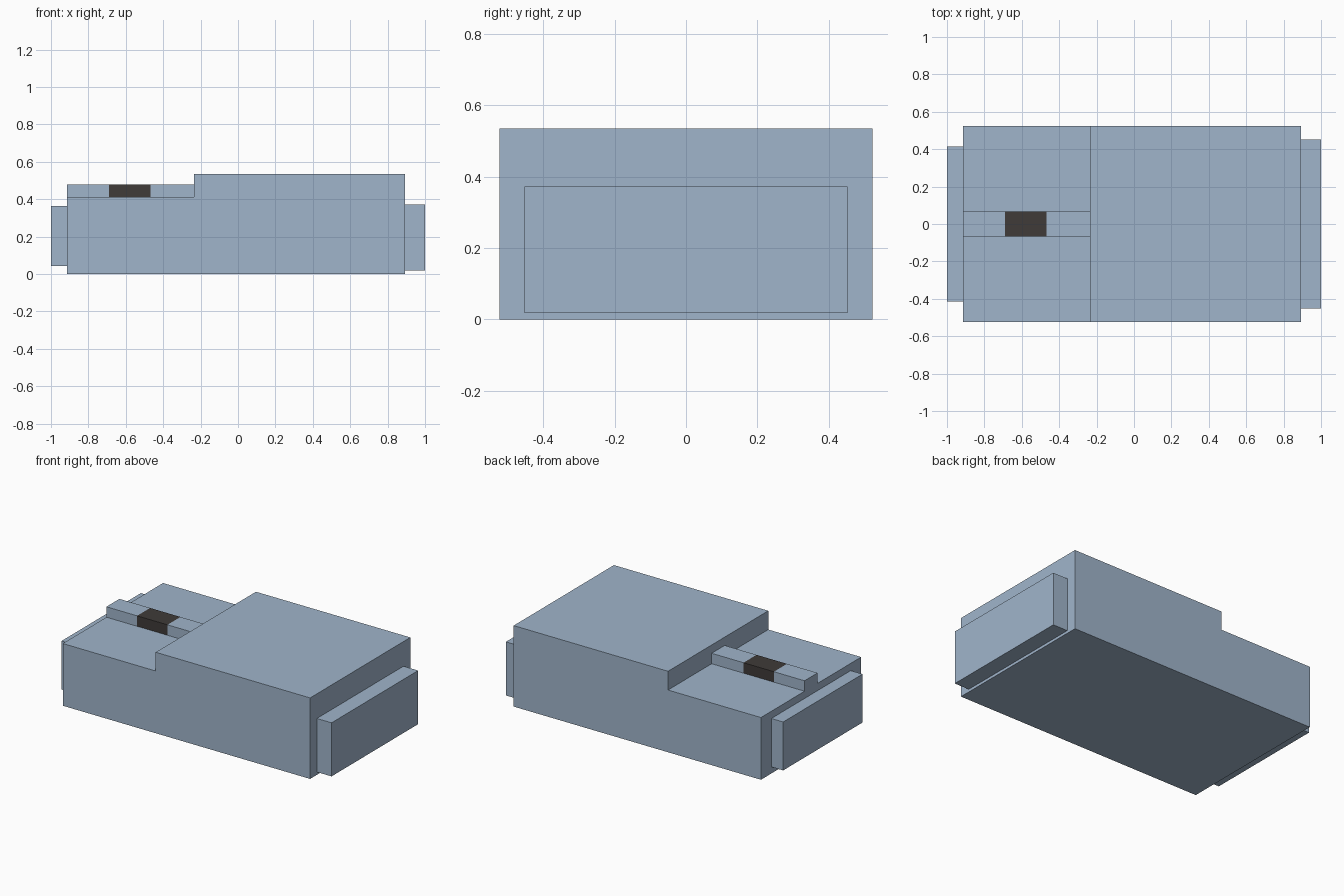
import bpy
import bmesh

if "Cube" in bpy.data.objects:
    bpy.data.objects.remove(bpy.data.objects["Cube"])


def material(name, rgb):
    m = bpy.data.materials.new(name)
    m.diffuse_color = (*rgb, 1.0)
    m.use_nodes = True
    m.node_tree.nodes["Principled BSDF"].inputs["Base Color"].default_value = m.diffuse_color
    return m


BLUE = material("pale_steel_blue", (0.352, 0.462, 0.597))
DARK = material("dark_brown_grey", (0.050, 0.043, 0.040))


def prism(name, profile, half_y, mat):
    """Extrude an x-z outline symmetrically along y."""
    bm = bmesh.new()
    face = bm.faces.new([bm.verts.new((x, -half_y, z)) for x, z in profile])
    out = bmesh.ops.extrude_face_region(bm, geom=[face])
    moved = [g for g in out["geom"] if isinstance(g, bmesh.types.BMVert)]
    bmesh.ops.translate(bm, verts=moved, vec=(0, 2 * half_y, 0))
    bmesh.ops.recalc_face_normals(bm, faces=bm.faces[:])
    mesh = bpy.data.meshes.new(name)
    bm.to_mesh(mesh)
    bm.free()
    mesh.materials.append(mat)
    obj = bpy.data.objects.new(name, mesh)
    bpy.context.collection.objects.link(obj)
    return obj


def box(name, x0, x1, z0, z1, half_y, mat):
    return prism(name, [(x0, z0), (x1, z0), (x1, z1), (x0, z1)], half_y, mat)


LEFT, RIGHT, STEP = -0.914, 0.893, -0.235   # body ends and step position
LOW, HIGH = 0.411, 0.535                    # heights of the two decks

# Stepped main body
prism("body", [(LEFT, 0), (RIGHT, 0), (RIGHT, HIGH),
               (STEP, HIGH), (STEP, LOW), (LEFT, LOW)], 0.523, BLUE)

# Plates on both ends
box("left_end_plate", -1.0, LEFT, 0.043, 0.363, 0.414, BLUE)
box("right_end_plate", RIGHT, 1.0, 0.018, 0.372, 0.452, BLUE)

# Rail on the lower deck, with a dark middle section
RAIL_TOP, RAIL_HALF = 0.48, 0.068
for name, x0, x1, mat in (("rail_outer", LEFT, -0.69, BLUE),
                          ("rail_dark_section", -0.69, -0.468, DARK),
                          ("rail_inner", -0.468, STEP, BLUE)):
    box(name, x0, x1, LOW, RAIL_TOP, RAIL_HALF, mat)
